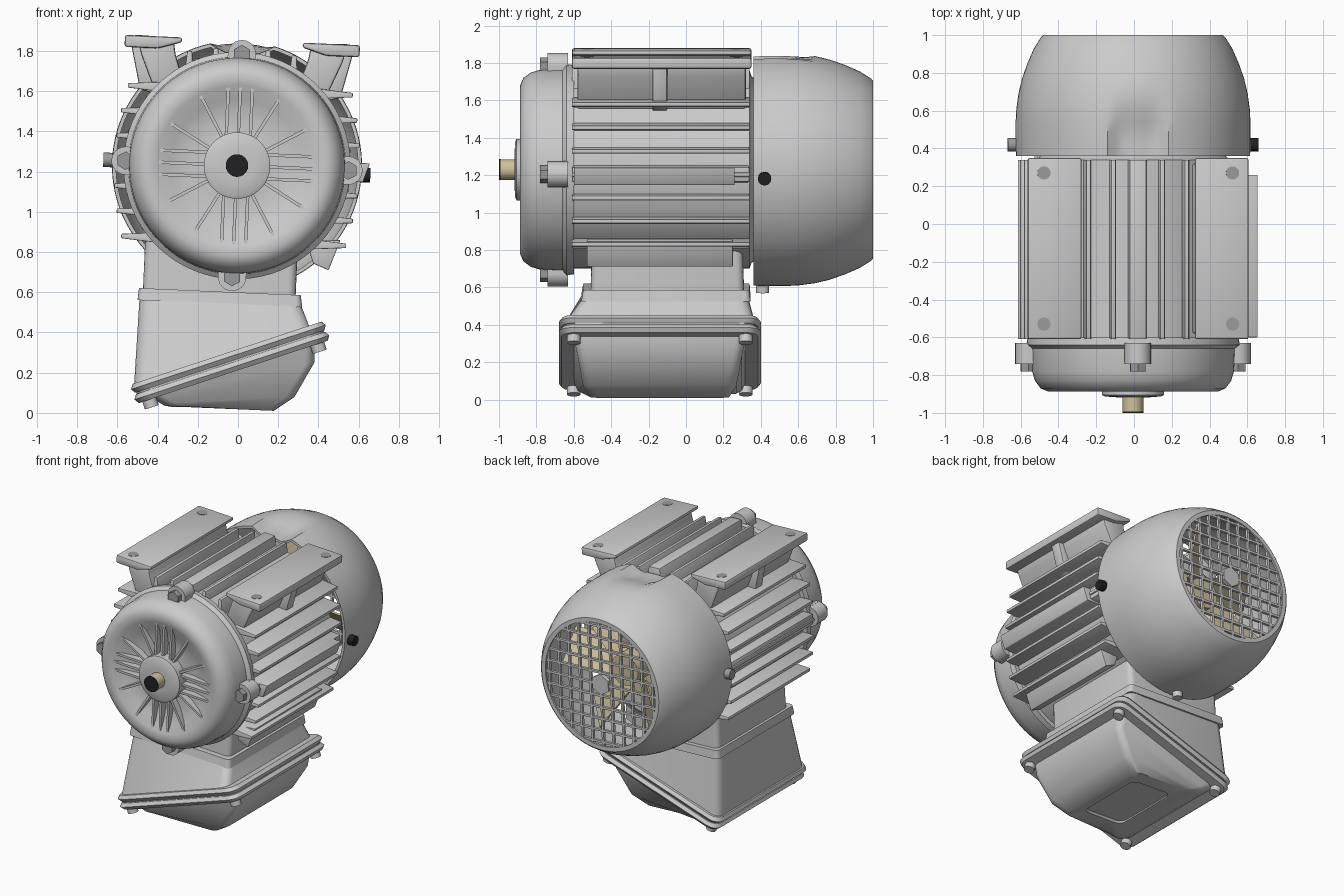
import bpy, bmesh, math
from mathutils import Matrix, Vector

if "Cube" in bpy.data.objects:
    bpy.data.objects.remove(bpy.data.objects["Cube"], do_unlink=True)

# The motor axis runs along y; the whole machine is rolled slightly about it
PLACE = Matrix.Translation((-0.005, 0, 1.23)) @ Matrix.Rotation(0.044, 4, 'Y')


def material(name, color):
    mat = bpy.data.materials.new(name)
    mat.use_nodes = True
    mat.diffuse_color = (*color, 1)
    for node in mat.node_tree.nodes:
        if node.type == 'BSDF_PRINCIPLED':
            node.inputs["Base Color"].default_value = (*color, 1)
    return mat


GREY = material("light grey paint", (0.6, 0.6, 0.6))
STEEL = material("bolt steel", (0.32, 0.33, 0.34))
TAN = material("tan metal", (0.62, 0.53, 0.34))
BLACK = material("black", (0.015, 0.015, 0.015))


def finish(name, bm, mat=GREY, angle=35):
    bmesh.ops.remove_doubles(bm, verts=bm.verts[:], dist=1e-5)
    bmesh.ops.recalc_face_normals(bm, faces=bm.faces[:])
    bm.transform(PLACE)
    mesh = bpy.data.meshes.new(name)
    bm.to_mesh(mesh)
    bm.free()
    mesh.materials.append(mat)
    mesh.shade_smooth()
    mesh.set_sharp_from_angle(angle=math.radians(angle))
    obj = bpy.data.objects.new(name, mesh)
    bpy.context.scene.collection.objects.link(obj)
    return obj


def lathe_bm(profile, steps=72):
    bm = bmesh.new()
    verts = [bm.verts.new((r, y, 0)) for r, y in profile]
    edges = [bm.edges.new(pair) for pair in zip(verts, verts[1:])]
    bmesh.ops.spin(bm, geom=verts + edges, cent=(0, 0, 0), axis=(0, 1, 0),
                   angle=math.tau, steps=steps)
    bmesh.ops.remove_doubles(bm, verts=bm.verts[:], dist=1e-5)
    return bm


def prism(name, outline, y0, y1, bevel=0.0, mat=GREY):
    bm = bmesh.new()
    face = bm.faces.new([bm.verts.new((u, y0, w)) for u, w in outline])
    new = bmesh.ops.extrude_face_region(bm, geom=[face])["geom"]
    moved = [g for g in new if isinstance(g, bmesh.types.BMVert)]
    bmesh.ops.translate(bm, verts=moved, vec=(0, y1 - y0, 0))
    if bevel:
        bmesh.ops.bevel(bm, geom=bm.edges[:], offset=bevel, segments=2,
                        profile=0.5, affect='EDGES', clamp_overlap=True)
    return finish(name, bm, mat)


def add_rod(bm, start, end, radius, sides=24):
    start, end = Vector(start), Vector(end)
    axis = end - start
    turn = Vector((0, 0, 1)).rotation_difference(axis).to_matrix().to_4x4()
    bmesh.ops.create_cone(bm, cap_ends=True, segments=sides, radius1=radius,
                          radius2=radius, depth=axis.length,
                          matrix=Matrix.Translation((start + end) / 2) @ turn)


def rod(name, start, end, radius, mat=GREY, sides=24):
    bm = bmesh.new()
    add_rod(bm, start, end, radius, sides)
    return finish(name, bm, mat)


def add_box(bm, matrix, size):
    bmesh.ops.create_cube(bm, size=1, matrix=matrix @ Matrix.Diagonal((*size, 1)))


def loft(name, sections, corner=0.06):
    """Skin rounded rectangles; each has end points a, b in (u, w) and a y range."""
    bm = bmesh.new()
    rings = []
    for a, b, y0, y1 in sections:
        a, b = Vector(a), Vector(b)
        length = (b - a).length
        ring = []
        for i, (s, y) in enumerate(((length, y1), (0, y1), (0, y0), (length, y0))):
            sx, sy = (1 if s else -1), (1 if y == y1 else -1)
            for j in range(5):
                t = (i + j / 4) * math.pi / 2
                p = a + (b - a) * ((s - sx * corner + corner * math.cos(t)) / length)
                ring.append(bm.verts.new((p.x, y - sy * corner + corner * math.sin(t), p.y)))
        rings.append(ring)
    for low, high in zip(rings, rings[1:]):
        for i in range(len(low)):
            k = (i + 1) % len(low)
            bm.faces.new((low[i], low[k], high[k], high[i]))
    bm.faces.new(rings[0])
    bm.faces.new(rings[-1])
    return finish(name, bm)


# Stator housing and cooling fins
finish("stator_housing", lathe_bm([(0, -0.62), (0.53, -0.62), (0.53, 0.34), (0.5, 0.35),
                                   (0.46, 0.4), (0, 0.4)]))
for side in (-1, 1):
    for k in range(-3, 4):
        w, tip = k * 0.125, 0.61 - 0.05 * (k / 3) ** 2
        prism("side_fin", [(side * 0.35, w - 0.028), (side * tip, w - 0.011),
                           (side * tip, w + 0.011), (side * 0.35, w + 0.028)], -0.61, 0.34, 0.004)
for k in range(-2, 3):
    u, half = k * 0.13, 0.012 if k else 0.045
    tip = 0.6 - 0.02 * abs(k)
    prism("top_fin", [(u - half - 0.015, 0.4), (u + half + 0.015, 0.4),
                      (u + half, tip), (u - half, tip)], -0.61, 0.34, 0.006)
for side in (-1, 1):
    prism("thick_side_fin", [(side * 0.45, -0.05), (side * 0.6, -0.04),
                             (side * 0.6, 0.04), (side * 0.45, 0.05)], -0.61, 0.34, 0.01)
prism("side_plate", [(0.5, -0.06), (0.63, -0.055), (0.66, 0.04), (0.5, 0.04)], -0.6, 0.26, 0.005)
prism("nameplate_pad", [(0.36, -0.36), (0.531, -0.347), (0.478, -0.5), (0.4, -0.47)], -0.53, 0.25, 0.005)

# Mounting feet
for side in (-1, 1):
    prism("foot_leg", [(side * u, w) for u, w in ((0.29, 0.42), (0.42, 0.34), (0.5, 0.53),
                                                  (0.52, 0.6), (0.34, 0.6), (0.33, 0.54))], -0.58, 0.32, 0.012)
    prism("foot_pad", [(side * u, w) for u, w in ((0.3, 0.6), (0.42, 0.565), (0.585, 0.565),
                                                  (0.585, 0.625), (0.3, 0.625))], -0.61, 0.35, 0.018)
    prism("foot_web", [(side * u, w) for u, w in ((0.4, 0.33), (0.5, 0.36), (0.55, 0.57),
                                                  (0.42, 0.57))], -0.18, -0.1, 0.01)
    for y in (-0.53, 0.27):
        rod("foot_hole", (side * 0.5, y, 0.621), (side * 0.5, y, 0.627), 0.035, STEEL)

# Front end bell with recessed face and ribs
finish("front_end_bell", lathe_bm([
    (0, -0.6), (0.56, -0.6), (0.565, -0.64), (0.54, -0.66), (0.535, -0.78), (0.52, -0.83),
    (0.49, -0.87), (0.45, -0.887), (0.4, -0.88), (0.33, -0.845), (0.24, -0.825), (0.165, -0.83),
    (0.165, -0.905), (0.15, -0.913), (0.08, -0.918), (0, -0.918)]))
bm = bmesh.new()
for quarter in range(4):
    for offset, angle in ((0, 0), (-0.06, 0), (0.06, 0), (0, 30), (0, 60)):
        spin = Matrix.Rotation(quarter * math.pi / 2 + math.radians(angle), 4, 'Y')
        add_box(bm, spin @ Matrix.Translation((0.265, -0.845, offset)), (0.25, 0.06, 0.016))
finish("bell_ribs", bm)

for i in range(4):
    c, s = round(math.cos(i * math.pi / 2)), round(math.sin(i * math.pi / 2))
    x, z = c * 0.555, s * 0.555
    bm = bmesh.new()
    add_rod(bm, (x, -0.63, z), (x, -0.74, z), 0.07)
    add_box(bm, Matrix.Translation((c * 0.49, -0.685, s * 0.49)),
            (0.14, 0.11, 0.14))
    finish("bolt_lug", bm)
    rod("bell_bolt", (x, -0.73, z), (x, -0.78, z), 0.046, STEEL, 6)

# Shaft
rod("shaft", (0, -0.993, 0), (0, -0.9, 0), 0.055, TAN, 32)
rod("shaft_end", (0, -1, 0), (0, -0.993, 0), 0.056, BLACK, 32)

# Fan shroud, dented at the top front edge
outer = [(0.62, 0.36), (0.622, 0.42), (0.622, 0.48), (0.622, 0.54), (0.618, 0.61), (0.607, 0.69),
         (0.588, 0.77), (0.56, 0.85), (0.525, 0.93), (0.487, 0.99), (0.475, 1)]
inner = [(0.445, 1), (0.445, 0.985)] + [(r - 0.018, y) for r, y in reversed(outer[:-2])]
bm = lathe_bm(outer + inner + outer[:1], 96)
for v in bm.verts:
    if v.co.z > 0 and abs(v.co.x) < 0.15 and v.co.y < 0.68:
        across = min(1, (0.15 - abs(v.co.x)) / 0.05)
        along = min(1, (0.68 - v.co.y) / 0.2)
        v.co.z -= 0.055 * across * along
finish("fan_shroud", bm)

# Rear grille
bm = bmesh.new()
for k in range(-5, 6):
    offset = k * 0.084
    length = 2 * math.sqrt(0.455 ** 2 - offset ** 2)
    add_box(bm, Matrix.Translation((offset, 0.985, 0)), (0.016, 0.02, length))
    add_box(bm, Matrix.Translation((0, 0.985, offset)), (length, 0.02, 0.016))
finish("rear_grille", bm)
rod("grille_hub", (0, 0.97, 0), (0, 1, 0), 0.075, GREY, 6)

# Cooling fan
bm = bmesh.new()
add_rod(bm, (0, 0.4, 0), (0, 0.72, 0), 0.11, 32)
add_rod(bm, (0, 0.5, 0), (0, 0.52, 0), 0.27, 32)
for i in range(7):
    spin = Matrix.Rotation(i * math.tau / 7, 4, 'Y')
    tilt = Matrix.Rotation(math.radians(40), 4, 'X')
    add_box(bm, spin @ Matrix.Translation((0.33, 0.56, 0)) @ tilt, (0.46, 0.012, 0.27))
finish("cooling_fan", bm, TAN)

# Shroud screws
for name, u, w, mat in (("right_screw", 1, -0.02, BLACK), ("left_screw", -1, 0, STEEL)):
    rod(name, (u * 0.6, 0.42, w), (u * 0.665, 0.42, w), 0.036, mat, 12)
rod("lower_screw", (0, 0.41, -0.6), (0, 0.41, -0.66), 0.035, GREY, 12)

# Terminal box: tilted flange plane, t along the slope and n away from it
TILT = math.radians(20.8)


def tilted(t, n):
    return (0.009 + t * math.cos(TILT) + n * math.sin(TILT),
            -0.979 + t * math.sin(TILT) - n * math.cos(TILT))


def level(t0, n0, t1, n1, y0, y1):
    return tilted(t0, n0), tilted(t1, n1), y0, y1


loft("box_neck", [((-0.44, -0.3), (0.32, -0.3), -0.5, 0.3), ((-0.44, -0.65), (0.32, -0.65), -0.51, 0.31)], 0.04)
loft("box_rim", [((-0.46, -0.63), (0.345, -0.63), -0.55, 0.34), ((-0.465, -0.69), (0.355, -0.69), -0.56, 0.345)], 0.03)
loft("terminal_box", [((-0.455, -0.66), (0.34, -0.66), -0.54, 0.33),
                      level(-0.49, -0.04, 0.43, -0.04, -0.65, 0.37)])
for name, n0, n1 in (("box_flange", -0.05, -0.004), ("lid_flange", 0.004, 0.05)):
    mid = (n0 + n1) / 2
    loft(name, [level(-0.495, n0, 0.495, n0, -0.665, 0.385), level(-0.51, mid, 0.51, mid, -0.68, 0.4),
                level(-0.495, n1, 0.495, n1, -0.665, 0.385)], 0.07)
loft("flange_gasket", [level(-0.49, n, 0.49, n, -0.66, 0.38) for n in (-0.01, 0.01)], 0.07)
loft("box_lid", [level(-0.43, 0.04, 0.43, 0.04, -0.6, 0.32),
                 level(-0.38, 0.1, 0.4, 0.13, -0.58, 0.3),
                 level(-0.346, 0.12, 0.25, 0.264, -0.55, 0.27),
                 level(-0.31, 0.13, 0.13, 0.297, -0.51, 0.23),
                 level(-0.24, 0.157, 0.06, 0.27, -0.4, 0.12),
                 level(-0.24, 0.142, 0.06, 0.255, -0.39, 0.11)], 0.05)
for t in (-0.44, 0.44):
    for y in (-0.6, 0.32):
        (u0, w0), (u1, w1) = tilted(t, 0.03), tilted(t, 0.09)
        rod("lid_screw", (u0, y, w0), (u1, y, w1), 0.036, GREY, 16)
